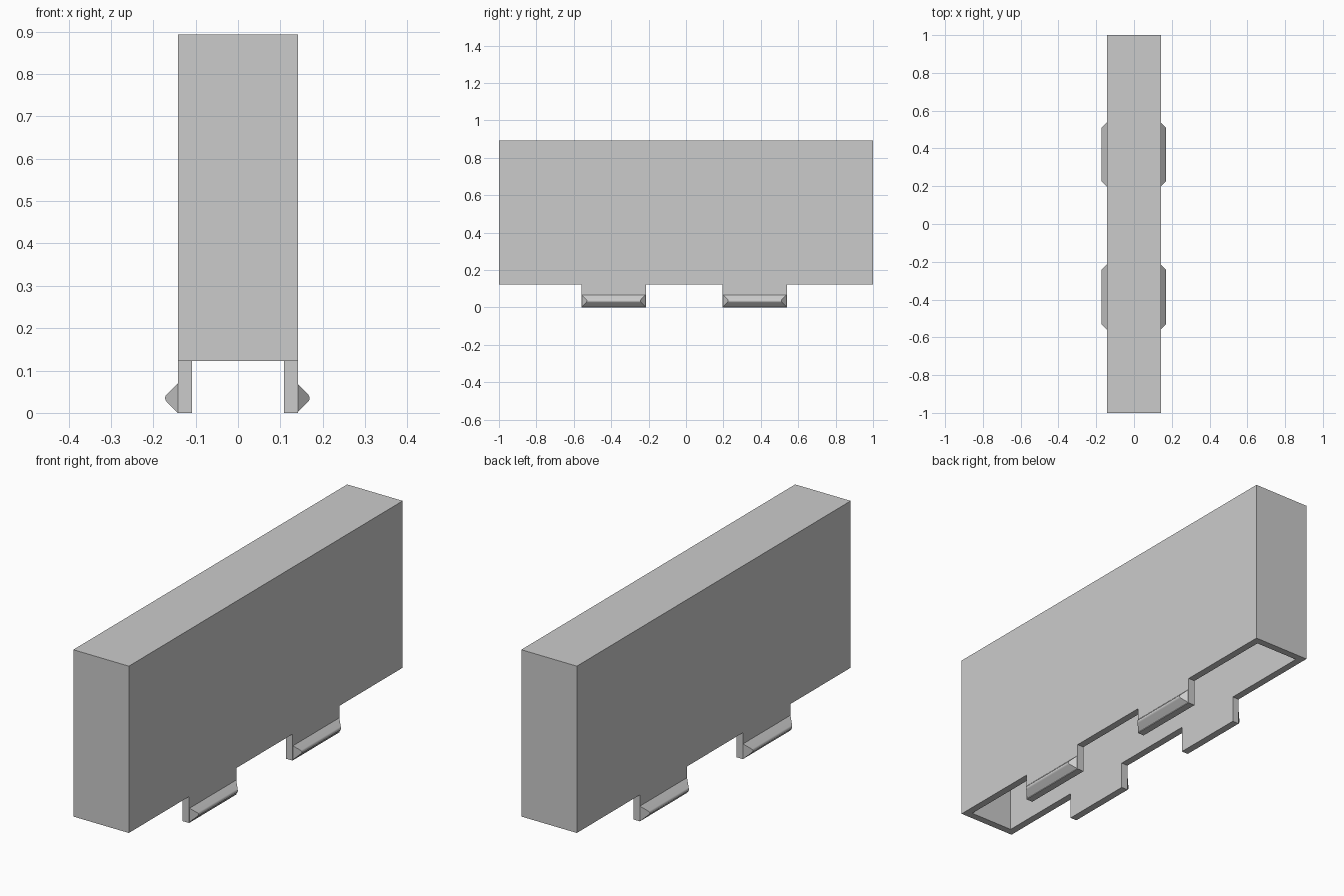
import bpy
import bmesh
import math

cube = bpy.data.objects.get("Cube")
if cube:
    bpy.data.objects.remove(cube, do_unlink=True)

HALF_W, HEIGHT, RIM, WALL = 0.142, 0.893, 0.122, 0.033
TABS = [(-0.56, -0.213), (0.195, 0.54)]

grey = bpy.data.materials.new("plain grey")
grey.use_nodes = True
colour = (0.6, 0.6, 0.6, 1)
grey.diffuse_color = colour
grey.node_tree.nodes["Principled BSDF"].inputs["Base Color"].default_value = colour


def add_object(name, bm):
    bmesh.ops.recalc_face_normals(bm, faces=bm.faces)
    mesh = bpy.data.meshes.new(name)
    bm.to_mesh(mesh)
    bm.free()
    mesh.materials.append(grey)
    obj = bpy.data.objects.new(name, mesh)
    bpy.context.collection.objects.link(obj)
    return obj


def box(name, low, high):
    bm = bmesh.new()
    bmesh.ops.create_cube(bm, size=1)
    for v in bm.verts:
        v.co = [a + (c + 0.5) * (b - a) for a, b, c in zip(low, high, v.co)]
    return add_object(name, bm)


def cut(target, cutter):
    cutter.hide_render = True
    mod = target.modifiers.new("cut", "BOOLEAN")
    mod.operation = "DIFFERENCE"
    mod.solver = "EXACT"
    mod.object = cutter
    bpy.context.view_layer.objects.active = target
    bpy.ops.object.modifier_apply(modifier=mod.name)
    bpy.data.objects.remove(cutter, do_unlink=True)


# Hollow cover, open underneath
cover = box("cover", (-HALF_W, -1, 0), (HALF_W, 1, HEIGHT))
cut(cover, box("cavity", (WALL - HALF_W, WALL - 1, -0.1),
               (HALF_W - WALL, 1 - WALL, HEIGHT - WALL)))

# Trim the rim so that only the tabs reach the ground
edges = [-1.1] + [y for tab in TABS for y in tab] + [1.1]
for start, end in zip(edges[::2], edges[1::2]):
    cut(cover, box("rim_gap", (-1, start, -0.1), (1, end, RIM)))


# Snap ridge: wedge with a rounded tip and sloped ends
def ridge(name, side, start, end):
    mid, radius = 0.035, 0.012
    centre = mid - radius * math.sqrt(2)
    profile = [(0, 2 * mid)]
    for i in range(9):
        a = math.radians(45 - i * 90 / 8)
        profile.append((centre + radius * math.cos(a), mid + radius * math.sin(a)))
    profile.append((0, 0))
    base = HALF_W - (0.003 if side > 0 else 0)
    bm = bmesh.new()
    ends = [[bm.verts.new((side * (base + out), y + slope * out, z)) for out, z in profile]
            for y, slope in ((start, 1), (end, -1))]
    for ring in ends:
        bm.faces.new(ring)
    for i in range(len(profile)):
        j = (i + 1) % len(profile)
        bm.faces.new((ends[0][i], ends[0][j], ends[1][j], ends[1][i]))
    obj = add_object(name, bm)
    bpy.ops.object.select_all(action="DESELECT")
    obj.select_set(True)
    bpy.context.view_layer.objects.active = obj
    bpy.ops.object.shade_smooth_by_angle(angle=math.radians(30))


for side, side_name in ((-1, "right"), (1, "left")):
    for (start, end), place in zip(TABS, ("front", "back")):
        ridge(f"{place}_{side_name}_snap_ridge", side, start, end)
